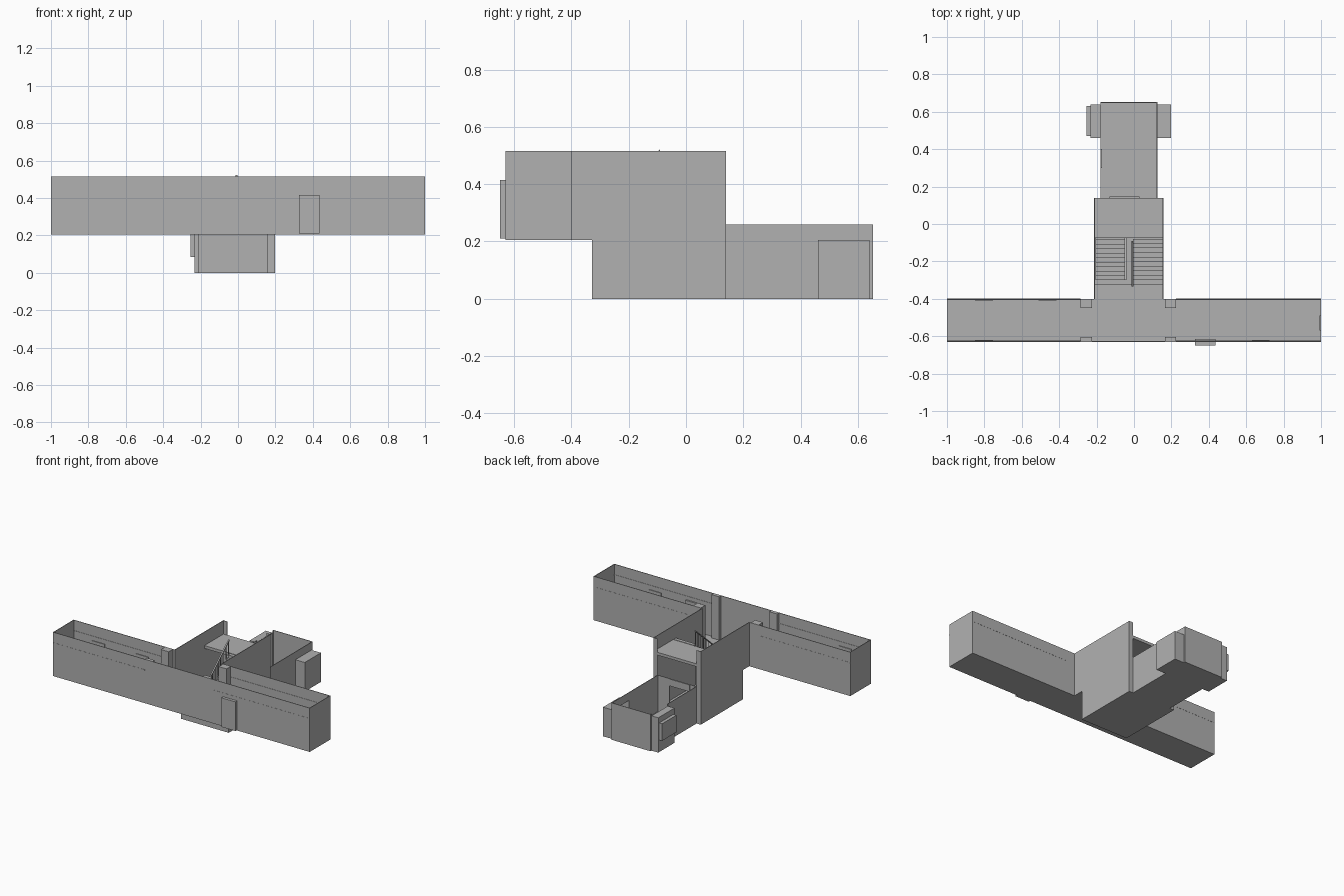
import bpy, bmesh
from mathutils import Vector

if "Cube" in bpy.data.objects:
    bpy.data.objects.remove(bpy.data.objects["Cube"])

grey = bpy.data.materials.new("plain grey")
grey.diffuse_color = (0.44, 0.44, 0.44, 1)
grey.use_nodes = True
grey.node_tree.nodes["Principled BSDF"].inputs["Base Color"].default_value = grey.diffuse_color
T = 0.004  # wall thickness


def finish(name, bm):
    bmesh.ops.recalc_face_normals(bm, faces=bm.faces)
    me = bpy.data.meshes.new(name)
    bm.to_mesh(me)
    bm.free()
    me.materials.append(grey)
    ob = bpy.data.objects.new(name, me)
    bpy.context.collection.objects.link(ob)
    return ob


def box(name, x0, x1, y0, y1, z0, z1):
    bm = bmesh.new()
    bmesh.ops.create_cube(bm, size=1)
    for v in bm.verts:
        v.co = Vector(((x0 + x1) / 2 + v.co.x * (x1 - x0),
                       (y0 + y1) / 2 + v.co.y * (y1 - y0),
                       (z0 + z1) / 2 + v.co.z * (z1 - z0)))
    return finish(name, bm)


def extrude_x(name, profile, x0, x1):
    """Extrude a (y, z) outline from x0 to x1."""
    bm = bmesh.new()
    f = bm.faces.new([bm.verts.new((x0, y, z)) for y, z in profile])
    r = bmesh.ops.extrude_face_region(bm, geom=[f])
    vs = [g for g in r["geom"] if isinstance(g, bmesh.types.BMVert)]
    bmesh.ops.translate(bm, verts=vs, vec=(x1 - x0, 0, 0))
    return finish(name, bm)


# Upper corridor: floor, long walls and ends
F, H = 0.21, 0.515
YF, YB = -0.63, -0.40
L, R = -0.213, 0.157
box("upper_floor", -1, 1, YF, YB, F - T, F)
box("upper_floor_edge", L, R, YB, -0.328, F - T, F)
box("upper_front_wall", -1, 1, YF, YF + T, F, H)
box("upper_back_wall_left", -1, L, YB - T, YB, F, H)
box("upper_back_wall_right", R, 1, YB - T, YB, F, H)
box("upper_end_left", -1, -1 + T, YF, YB, F, H)
box("upper_end_right", 1 - T, 1, YF, YB, F, H)

# Pillars, and thin rails along the walls beyond them
for side, (a, b, e) in {"left": (-0.285, -0.225, -1), "right": (0.165, 0.225, 1)}.items():
    box("pillar_back_" + side, a, b, -0.45, YB, F, H)
    box("pillar_front_" + side, a, b, YF, -0.605, F, H)
    x0, x1 = sorted((e, a if e < 0 else b))
    box("front_rail_" + side, x0, x1, YF - 0.001, YF + 0.006, 0.437, 0.442)
    box("back_rail_" + side, x0, x1, YB - 0.006, YB + 0.001, 0.437, 0.442)

# Door plates inside the corridor
for x in (-0.85, -0.51):
    box("back_door", x, x + 0.095, YB - 0.009, YB - T, F, 0.41)
for x in (-0.85, 0.63):
    box("front_door", x, x + 0.095, YF + T, YF + 0.009, F, 0.41)
box("end_door", 1 - 0.009, 1 - T, -0.57, -0.49, F, 0.41)

# Door recess projecting from the front
box("front_door_recess", 0.325, 0.435, -0.65, -0.615, F, 0.415)

# Stairwell shell
Y0, Y1 = -0.328, 0.14
box("stairwell_floor", L, R, Y0, Y1, 0, T)
box("stairwell_front_wall", L, R, Y0, Y0 + T, 0, F)
shell = [(Y0, 0), (Y1, 0), (Y1, H), (YB, H), (YB, F), (Y0, F)]
extrude_x("stairwell_wall_left", shell, L, L + T)
extrude_x("stairwell_wall_right", shell, R - T, R)
box("stairwell_jamb_left", L, -0.18, Y1 - T, Y1, 0, H)
box("stairwell_jamb_right", 0.125, R, Y1 - T, Y1, 0, H)
box("upper_landing", L, R, -0.075, Y1, 0.40, 0.42)

# Doorway between stairwell and lower corridor
box("doorway_left", -0.18, -0.13, Y1 - T, Y1, 0, 0.26)
box("doorway_right", 0.03, 0.125, Y1 - T, Y1, 0, 0.26)
box("doorway_lintel", -0.13, 0.03, Y1 - T, Y1 + 0.006, 0.212, 0.26)


# Stair flights
def flight(name, x0, x1, ya, yb, za, zb, n=10):
    dy, dz = (yb - ya) / n, (zb - za) / n
    pts = [(ya, za)]
    for i in range(n):
        pts += [(ya + i * dy, za + (i + 1) * dz), (ya + (i + 1) * dy, za + (i + 1) * dz)]
    pts += [(yb, zb - 0.03), (ya + dy, za)]
    extrude_x(name, pts, x0, x1)


# Sloping handrail with balusters
def railing(name, x, ya, yb, za, zb, h=0.1, n=9):
    extrude_x(name + "_handrail", [(ya, za + h - 0.008), (yb, zb + h - 0.008),
                                   (yb, zb + h), (ya, za + h)], x - 0.005, x + 0.005)
    for i in range(n):
        t = i / (n - 1)
        y, z = ya + 0.004 + (yb - ya - 0.008) * t, za + (zb - za) * t
        box(name + "_baluster", x - 0.002, x + 0.002, y - 0.002, y + 0.002, z, z + h - 0.004)


flight("lower_flight", -0.205, -0.05, -0.06, -0.30, T, F)
flight("upper_flight", -0.005, 0.152, -0.325, -0.08, F, 0.42)
railing("lower_stairs", -0.045, -0.30, -0.065, F, 0.01)
railing("upper_stairs", -0.008, -0.335, -0.09, F, 0.422)

# Lower corridor
CL, CR, YE, HC = -0.18, 0.125, 0.652, 0.26
A0, A1 = 0.46, 0.64
box("lower_floor", CL, CR, Y1, YE, 0, T)
box("lower_end_wall", CL, CR, YE - T, YE, 0, HC)
box("lower_wall_left", CL, CL + T, Y1, A0, 0, HC)
box("lower_wall_left_end", CL, CL + T, A1, YE, 0, HC)
box("lower_wall_right", CR - T, CR, Y1, A0, 0, HC)
box("lower_wall_right_end", CR - T, CR, A1, YE, 0, HC)
box("lower_wall_right_over_alcove", CR - T, CR, A0, A1, 0.205, HC)
box("lower_left_door", CL + T, CL + 0.009, 0.30, 0.40, T, 0.2)


# Side alcoves
def alcove(name, x0, x1, outer, h):
    box(name + "_floor", x0, x1, A0, A1, 0, T)
    box(name + "_lid", x0, x1, A0, A1, h - T, h)
    box(name + "_side_near", x0, x1, A0, A0 + T, 0, h)
    box(name + "_side_far", x0, x1, A1 - T, A1, 0, h)
    o = outer if outer < 0 else outer - T
    box(name + "_back", o, o + T, A0, A1, 0, h)


alcove("left_alcove", -0.232, CL, -0.232, 0.245)
alcove("right_alcove", CR, 0.198, 0.198, 0.205)
box("left_window_bay", -0.255, -0.232, 0.47, 0.63, 0.085, 0.205)
box("right_alcove_door", 0.198 - 0.009, 0.198 - T, 0.472, 0.625, T, 0.2)
